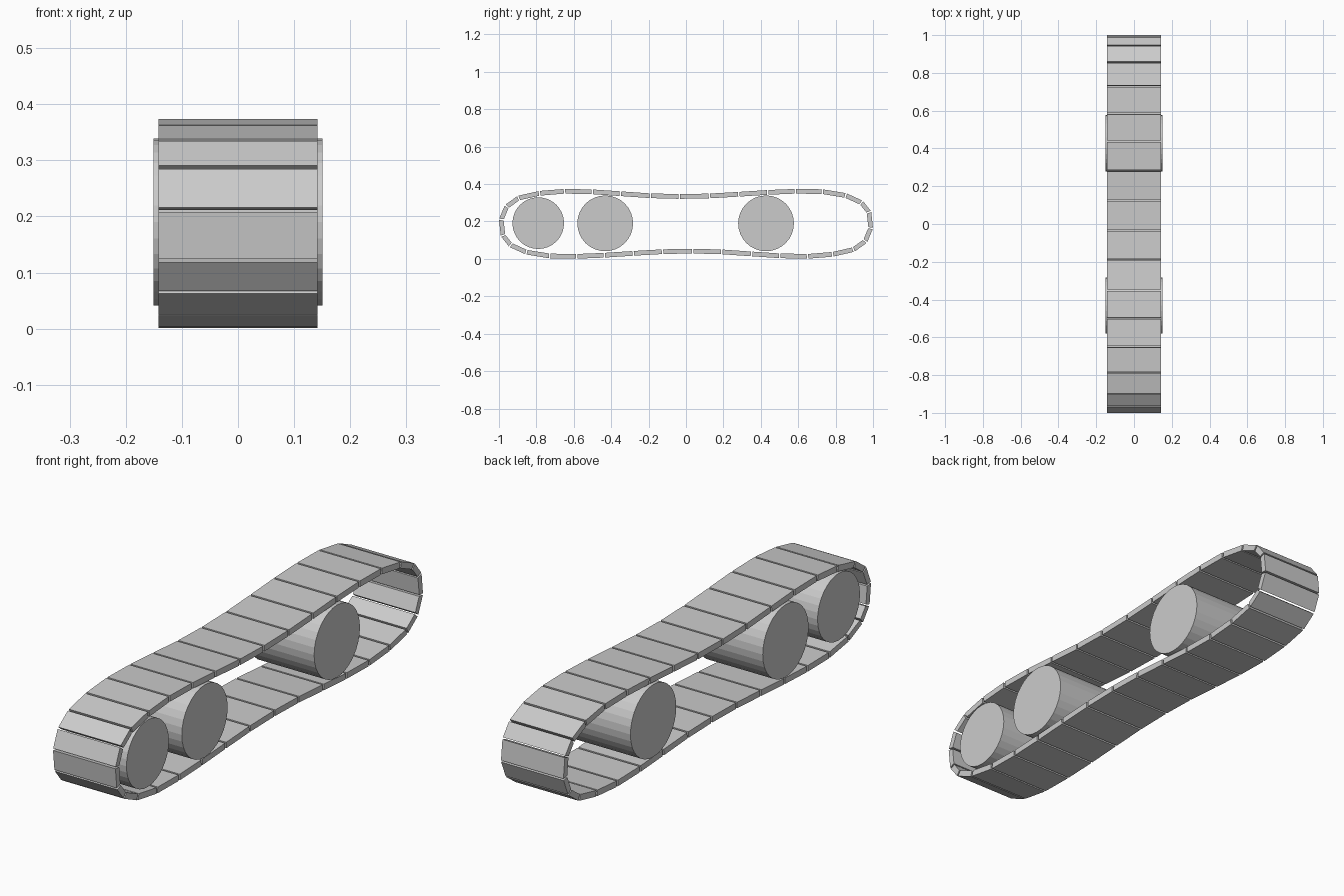
import bpy, bmesh, math
from mathutils import Vector, Matrix

if "Cube" in bpy.data.objects:
    bpy.data.objects.remove(bpy.data.objects["Cube"])

HALF_W = 0.142      # half width of the track
THICK = 0.025       # plate thickness
MID_Z = 0.1875      # centre height of the loop

# outer joints (y, z) along the top and round the front end
half = [(0.73, .372), (0.585, .374), (0.437, .368), (0.282, .358), (0.125, .349),
        (-0.035, .346), (-0.19, .350), (-0.35, .361), (-0.50, .371), (-0.65, .374),
        (-0.785, .363), (-0.90, .337), (-0.968, .288), (-1.0, .212),
        (-0.99, .121), (-0.945, .064), (-0.857, .024)]
# the other half is the same run turned by 180 degrees
outer = [Vector(p) for p in half] + [Vector((-y, 2 * MID_Z - z)) for y, z in half]
n = len(outer)

# inner joints, offset along the loop normal
inner = []
for i, p in enumerate(outer):
    t = (outer[(i + 1) % n] - outer[i - 1]).normalized()
    inner.append(p + Vector((-t.y, t.x)) * THICK)


def mesh_object(name, bm):
    bmesh.ops.recalc_face_normals(bm, faces=bm.faces)
    mesh = bpy.data.meshes.new(name)
    bm.to_mesh(mesh)
    bm.free()
    ob = bpy.data.objects.new(name, mesh)
    bpy.context.collection.objects.link(ob)
    return ob


# track: separate plates with a narrow gap at each joint
bm = bmesh.new()
for i in range(n):
    j = (i + 1) % n
    g = 0.004 / (outer[j] - outer[i]).length
    section = [outer[i].lerp(outer[j], g), outer[j].lerp(outer[i], g),
               inner[j].lerp(inner[i], g), inner[i].lerp(inner[j], g)]
    a = [bm.verts.new((-HALF_W, p.x, p.y)) for p in section]
    b = [bm.verts.new((HALF_W, p.x, p.y)) for p in section]
    bm.faces.new(a)
    bm.faces.new(b[::-1])
    for k in range(4):
        m = (k + 1) % 4
        bm.faces.new((a[k], b[k], b[m], a[m]))
mesh_object("track_plates", bm)


# road wheels
def wheel(name, y, z, r, half_w):
    bm = bmesh.new()
    bmesh.ops.create_cone(bm, cap_ends=True, segments=32, radius1=r, radius2=r,
                          depth=2 * half_w,
                          matrix=Matrix.Translation((0, y, z)) @ Matrix.Rotation(math.pi / 2, 4, 'Y'))
    mesh_object(name, bm)


wheel("end_wheel", -0.79, 0.191, 0.138, 0.142)
wheel("front_wheel", -0.432, 0.19, 0.149, 0.151)
wheel("rear_wheel", 0.428, 0.19, 0.149, 0.151)
